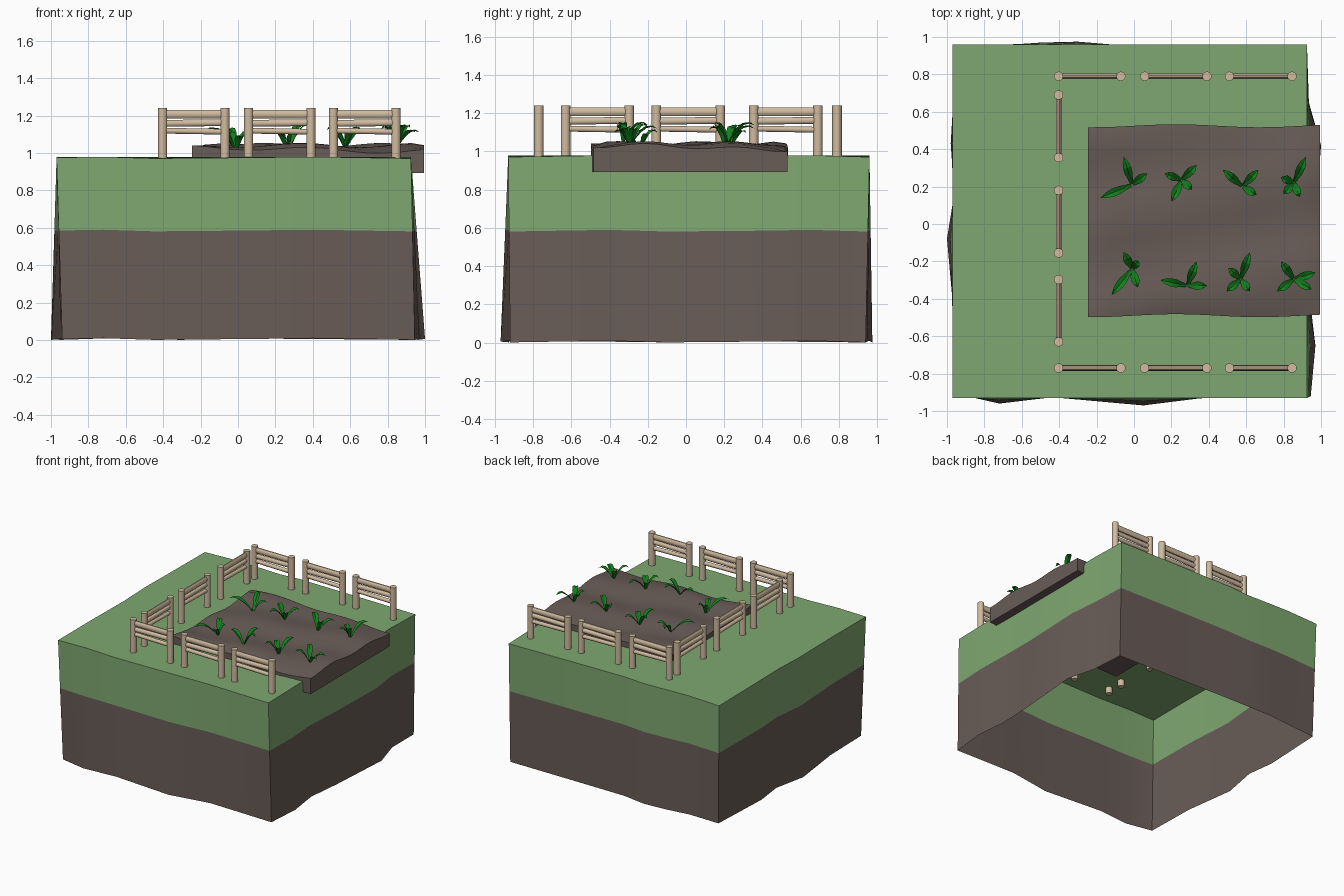
import bpy, bmesh, math
from mathutils import Vector

if "Cube" in bpy.data.objects:
    bpy.data.objects.remove(bpy.data.objects["Cube"])


def material(name, rgb):
    m = bpy.data.materials.new(name)
    m.diffuse_color = (*rgb, 1)
    m.use_nodes = True
    m.node_tree.nodes["Principled BSDF"].inputs["Base Color"].default_value = m.diffuse_color
    return m


GRASS = material("grass", (0.21, 0.39, 0.165))
SOIL = material("soil", (0.14, 0.107, 0.095))
WOOD = material("wood", (0.64, 0.50, 0.35))
LEAF = material("leaf", (0.006, 0.22, 0.012))


def make(name, verts, faces, mat, angle=None):
    me = bpy.data.meshes.new(name)
    me.from_pydata(verts, [], faces)
    ob = bpy.data.objects.new(name, me)
    bpy.context.collection.objects.link(ob)
    me.materials.append(mat)
    if angle:
        bpy.ops.object.select_all(action='DESELECT')
        ob.select_set(True)
        bpy.context.view_layer.objects.active = ob
        bpy.ops.object.shade_smooth_by_angle(angle=math.radians(angle))
    return ob


# Hollow ground block: straight outline on top, bulging outline at the foot
foot = [(-0.94, -0.91), (-0.72, -0.96), (-0.45, -0.925), (0.05, -0.97), (0.4, -0.92),
        (0.945, -0.92), (0.97, -0.65), (0.94, -0.4), (0.96, -0.1), (1.0, 0.42), (0.935, 0.65),
        (0.925, 0.94), (0.4, 0.95), (-0.12, 0.96), (-0.3, 0.975), (-0.5, 0.97), (-0.7, 0.95),
        (-0.95, 0.94), (-0.98, 0.43), (-0.955, 0.2), (-1.0, -0.08), (-0.95, -0.5)]


def snap(v, lo, hi):
    return lo if v < -0.9 else hi if v > 0.9 else v


def ring(t, z):
    out = []
    for i, (x, y) in enumerate(foot):
        tx, ty = snap(x, -0.97, 0.925), snap(y, -0.93, 0.96)
        out.append((tx + (x - tx) * t, ty + (y - ty) * t, z + 0.005 * math.sin(i * 2.1)))
    return out


n = len(foot)
quads = [(i, (i + 1) % n, n + (i + 1) % n, n + i) for i in range(n)]
make("soil_walls", ring(1, 0.005) + ring(0.4, 0.585), quads, SOIL, 30)
make("grass_cap", ring(0.4, 0.585) + ring(0, 0.975), quads + [tuple(range(n, 2 * n))], GRASS, 30)


# Lumpy soil bed
def bed_height(x, y):
    return 1.032 + 0.012 * math.sin(9 * x + 4 * y) + 0.010 * math.sin(13 * y - 3 * x + 1)


NX, NY = 18, 15
verts = []
for j in range(NY + 1):
    for i in range(NX + 1):
        x, y = -0.245 + 1.24 * i / NX, -0.49 + 1.015 * j / NY
        z = bed_height(x, y)
        if i in (0, NX) or j in (0, NY):
            z -= 0.012
        if j in (0, NY):
            y += 0.008 * math.sin(7 * x)
        verts.append((x, y, z))
faces = [(a, a + 1, a + NX + 2, a + NX + 1)
         for j in range(NY) for i in range(NX) for a in [j * (NX + 1) + i]]
border = ([i for i in range(NX)] + [j * (NX + 1) + NX for j in range(NY)]
          + [NY * (NX + 1) + i for i in range(NX, 0, -1)] + [j * (NX + 1) for j in range(NY, 0, -1)])
base = len(verts)
verts += [(verts[b][0], verts[b][1], 0.892) for b in border]
m = len(border)
faces += [(base + k, base + (k + 1) % m, border[(k + 1) % m], border[k]) for k in range(m)]
faces.append(tuple(base + k for k in reversed(range(m))))
make("soil_bed", verts, faces, SOIL, 35)


# Fence panels: two round posts and three rails each
def rod(bm, a, b, ru, rv, sides):
    a, b = Vector(a), Vector(b)
    d = (b - a).normalized()
    u = Vector((0, 0, 1)) if abs(d.z) < 0.9 else Vector((1, 0, 0))
    v = d.cross(u).normalized()
    rings = []
    for p in (a, b):
        rings.append([bm.verts.new(p + u * ru * math.cos(t) + v * rv * math.sin(t))
                      for t in (2 * math.pi * (k + 0.5) / sides for k in range(sides))])
    for k in range(sides):
        q = (k + 1) % sides
        bm.faces.new((rings[0][k], rings[0][q], rings[1][q], rings[1][k]))
    bm.faces.new(rings[0])
    bm.faces.new(rings[1])


def panel(name, a, b):
    bm = bmesh.new()
    for p in (a, b):
        rod(bm, (*p, 0.92), (*p, 1.24), 0.025, 0.025, 14)
    for z, h, tilt in ((1.207, 0.024, 0), (1.16, 0.019, 0.002), (1.116, 0.016, -0.003)):
        rod(bm, (*a, z - tilt), (*b, z + tilt), h, 0.015, 10)
    bmesh.ops.recalc_face_normals(bm, faces=bm.faces)
    ob = make(name, [], [], WOOD)
    bm.to_mesh(ob.data)
    bm.free()
    bpy.ops.object.select_all(action='DESELECT')
    ob.select_set(True)
    bpy.context.view_layer.objects.active = ob
    bpy.ops.object.shade_smooth_by_angle(angle=math.radians(45))


for k, (p, q) in enumerate(((-0.403, -0.07), (0.057, 0.39), (0.51, 0.845))):
    panel(f"front_fence_{k}", (p, -0.77), (q, -0.77))
    panel(f"back_fence_{k}", (p, 0.79), (q, 0.79))
for k, (p, q) in enumerate(((-0.63, -0.297), (-0.155, 0.18), (0.355, 0.69))):
    panel(f"left_fence_{k}", (-0.403, p), (-0.403, q))

# Seedlings: arching folded leaves, given as base point and leaf tips seen from above
plants = [
    ((-0.01, 0.21), [(-0.055, 0.36), (0.07, 0.27), (-0.18, 0.14)]),
    ((0.255, 0.235), [(0.163, 0.27), (0.335, 0.315), (0.2, 0.12), (0.31, 0.185)]),
    ((0.58, 0.2), [(0.475, 0.29), (0.665, 0.29), (0.655, 0.155)]),
    ((0.855, 0.22), [(0.92, 0.36), (0.785, 0.25), (0.885, 0.145), (0.80, 0.16)]),
    ((-0.01, -0.24), [(-0.055, -0.15), (0.025, -0.195), (-0.12, -0.38), (0.02, -0.34)]),
    ((0.285, -0.33), [(0.335, -0.2), (0.14, -0.3), (0.39, -0.33)]),
    ((0.57, -0.295), [(0.62, -0.15), (0.505, -0.235), (0.495, -0.36), (0.62, -0.36)]),
    ((0.855, -0.295), [(0.785, -0.2), (0.97, -0.26), (0.765, -0.36), (0.95, -0.35)]),
]
WIDTH = (0.006, 0.013, 0.021, 0.022, 0.015, 0.0)
for k, (c, tips) in enumerate(plants):
    verts, faces = [], []
    for e, tip in enumerate(tips):
        d = Vector(tip) - Vector(c)
        side = Vector((-d.y, d.x)).normalized()
        rise = 0.105 if e % 2 == 0 else 0.085
        s = len(verts)
        for r, w in enumerate(WIDTH):
            t = r / 5
            p = Vector(c) + d * t
            z = bed_height(*c) - 0.01 + rise * math.sin(t * 2.0)
            for f in (-1, 0, 1):
                q = p + side * w * f
                verts.append((q.x, q.y, z + abs(f) * w * 0.45))
        for r in range(5):
            for f in (0, 1):
                a = s + r * 3 + f
                faces.append((a, a + 3, a + 4, a + 1)[::-1])
    make(f"seedling_{k}", verts, faces, LEAF, 20)
